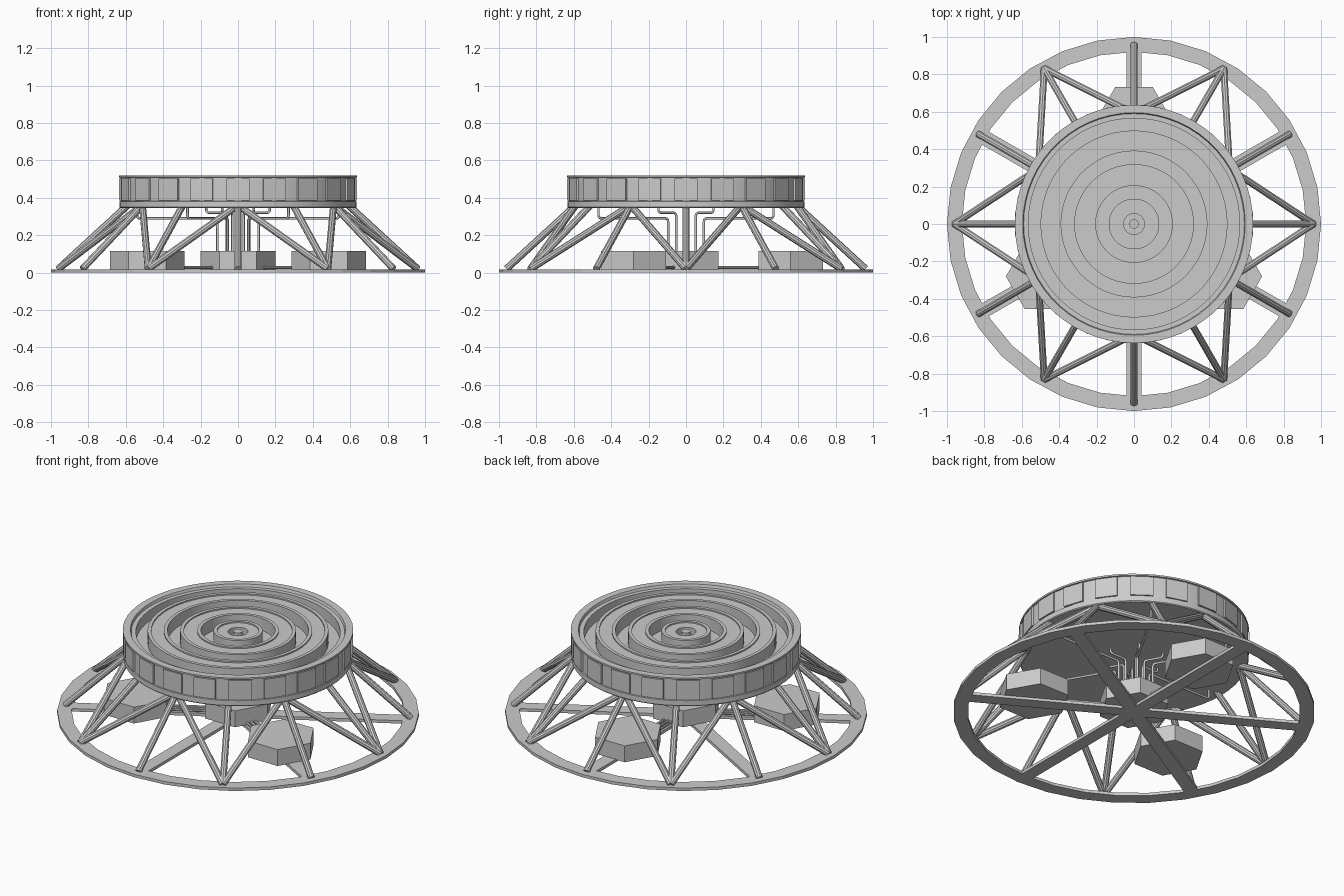
import bpy, bmesh, math
from math import sin, cos, radians
from mathutils import Vector, Matrix

if "Cube" in bpy.data.objects:
    bpy.data.objects.remove(bpy.data.objects["Cube"])


def add_object(name, bm, smooth=False):
    bmesh.ops.recalc_face_normals(bm, faces=bm.faces)
    me = bpy.data.meshes.new(name)
    bm.to_mesh(me)
    bm.free()
    ob = bpy.data.objects.new(name, me)
    bpy.context.collection.objects.link(ob)
    if smooth:
        bpy.ops.object.select_all(action='DESELECT')
        ob.select_set(True)
        bpy.context.view_layer.objects.active = ob
        bpy.ops.object.shade_smooth_by_angle(angle=radians(30))
    return ob


def polar(r, deg, z):
    return Vector((r * cos(radians(deg)), r * sin(radians(deg)), z))


def lathe(name, profile, n, closed=False, smooth=False):
    # Revolve (radius, z) points about z; radius 0 makes a pole
    bm = bmesh.new()
    rows = []
    for r, z in profile:
        if r == 0:
            rows.append([bm.verts.new((0, 0, z))] * n)
        else:
            rows.append([bm.verts.new(polar(r, 360 * i / n, z)) for i in range(n)])
    pairs = list(zip(rows, rows[1:])) + ([(rows[-1], rows[0])] if closed else [])
    for a, b in pairs:
        for i in range(n):
            j = (i + 1) % n
            bm.faces.new(list(dict.fromkeys((a[i], a[j], b[j], b[i]))))
    return add_object(name, bm, smooth)


def box(bm, size, centre, deg=0):
    m = (Matrix.Rotation(radians(deg), 4, 'Z') @ Matrix.Translation(centre)
         @ Matrix.Diagonal((*size, 1)))
    bmesh.ops.create_cube(bm, size=1, matrix=m)


def rod(bm, a, b, r, n=10):
    d = b - a
    m = Matrix.Translation((a + b) / 2) @ d.to_track_quat('Z', 'Y').to_matrix().to_4x4()
    bmesh.ops.create_cone(bm, cap_ends=True, segments=n, radius1=r, radius2=r,
                          depth=d.length, matrix=m)


def pipe(name, pts, r, bend=0.03):
    # Tube along a path, corners rounded
    path = [pts[0]]
    for p, c, q in zip(pts, pts[1:], pts[2:]):
        a = c + (p - c).normalized() * bend
        b = c + (q - c).normalized() * bend
        for t in (0, 0.33, 0.67, 1):
            path.append(a * (1 - t) ** 2 + c * 2 * t * (1 - t) + b * t * t)
    path.append(pts[-1])
    cu = bpy.data.curves.new(name, 'CURVE')
    cu.dimensions = '3D'
    cu.bevel_depth = r
    cu.bevel_resolution = 1
    sp = cu.splines.new('POLY')
    sp.points.add(len(path) - 1)
    for s, p in zip(sp.points, path):
        s.co = (*p, 1)
    ob = bpy.data.objects.new(name, cu)
    bpy.context.collection.objects.link(ob)


# Base ring and its six spokes
lathe("base_ring", [(1, 0), (1, 0.018), (0.92, 0.018), (0.92, 0)], 32, closed=True)
bm = bmesh.new()
for k in range(3):
    box(bm, (1.86, 0.078, 0.018), (0, 0, 0.009), 30 + 60 * k)
add_object("base_spokes", bm)

# Hexagonal equipment boxes: one central, three outer
for i, p in enumerate([Vector((0, 0, 0))] + [polar(0.56, d, 0) for d in (90, 210, 330)]):
    bm = bmesh.new()
    bmesh.ops.create_cone(bm, cap_ends=True, segments=6, radius1=0.2, radius2=0.2, depth=0.1,
                          matrix=Matrix.Translation(p + Vector((0, 0, 0.066)))
                          @ Matrix.Rotation(radians(90), 4, 'Z').inverted()
                          @ Matrix.Rotation(radians(30), 4, 'Z'))
    # Keep two corners on the x axis
    if max(abs(v.co.x - p.x) for v in bm.verts) < 0.19:
        bmesh.ops.rotate(bm, cent=p, matrix=Matrix.Rotation(radians(30), 3, 'Z'), verts=bm.verts)
    add_object(f"hex_box_{i}", bm)

# Slanted support struts: fans of three and single radial ones
bm = bmesh.new()
for k in range(12):
    foot = polar(0.96, 30 * k, 0.02)
    for off in ((-30, 0, 30) if k % 2 == 0 else (0,)):
        rod(bm, foot, polar(0.59, 30 * k + off, 0.36), 0.019)
add_object("support_struts", bm, True)

# Drum with concentric grooves on top
lathe("deck_drum", [
    (0, 0.345), (0.63, 0.345), (0.634, 0.35), (0.634, 0.38), (0.628, 0.382),
    (0.628, 0.508), (0.637, 0.51), (0.637, 0.52), (0.595, 0.52), (0.59, 0.505),
    (0.565, 0.505), (0.565, 0.44), (0.5, 0.44), (0.5, 0.515), (0.48, 0.515),
    (0.48, 0.507), (0.41, 0.507), (0.41, 0.515), (0.39, 0.515), (0.39, 0.44),
    (0.32, 0.44), (0.32, 0.515), (0.30, 0.515), (0.30, 0.507), (0.225, 0.507),
    (0.225, 0.515), (0.205, 0.515), (0.205, 0.44), (0.135, 0.44), (0.135, 0.515),
    (0.115, 0.515), (0.115, 0.507), (0.055, 0.507), (0.055, 0.47), (0.025, 0.47),
    (0.025, 0.51), (0, 0.51)], 60, smooth=True)

# Panels around the drum
bm = bmesh.new()
for k in range(20):
    box(bm, (0.02, 0.125, 0.118), (0.625, 0, 0.445), 18 * k)
add_object("drum_panels", bm)

# Bent pipes from the central box to the drum underside
for k in range(6):
    d = 60 * k
    for r0, r1, z in ((0.06, 0.17, 0.32), (0.11, 0.54, 0.29)):
        pipe(f"riser_pipe_{k}_{r1}", [polar(r0, d, 0.1), polar(r0, d, z), polar(r1, d, z),
                                      polar(r1, d, 0.36)], 0.007, 0.018)

# Low pipes from the central box to the outer boxes
bm = bmesh.new()
for d in (90, 210, 330):
    side = polar(1, d + 90, 0)
    for s in (-0.025, 0, 0.025):
        rod(bm, polar(0.15, d, 0.028) + side * s, polar(0.42, d, 0.028) + side * s, 0.008, 8)
add_object("low_pipes", bm, True)
